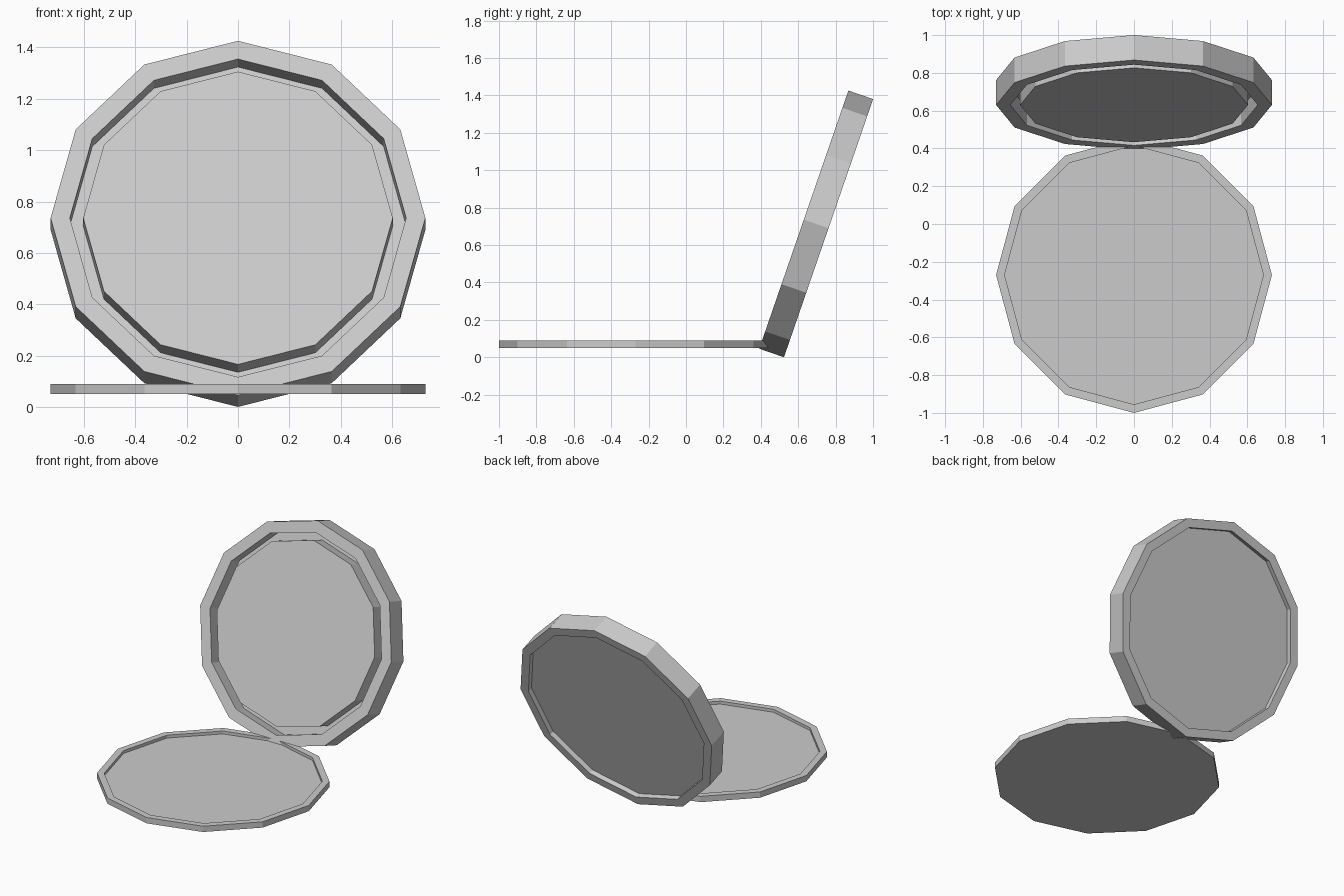
import bpy, bmesh, math

if "Cube" in bpy.data.objects:
    bpy.data.objects.remove(bpy.data.objects["Cube"])

SIDES = 12


def turned(name, profile, location, tilt=0.0):
    """Twelve-sided turned part; profile runs (radius, z) from top centre to bottom centre."""
    bm = bmesh.new()
    rings = []
    for r, z in profile:
        rings.append([bm.verts.new((r * math.cos(2 * math.pi * i / SIDES),
                                    r * math.sin(2 * math.pi * i / SIDES), z))
                      for i in range(SIDES)])
    for a, b in zip(rings, rings[1:]):
        for i in range(SIDES):
            j = (i + 1) % SIDES
            bm.faces.new((a[i], b[i], b[j], a[j]))
    bm.faces.new(rings[0])
    bm.faces.new(rings[-1][::-1])
    bmesh.ops.recalc_face_normals(bm, faces=bm.faces)
    mesh = bpy.data.meshes.new(name)
    bm.to_mesh(mesh)
    bm.free()
    obj = bpy.data.objects.new(name, mesh)
    bpy.context.collection.objects.link(obj)
    obj.location = location
    obj.rotation_euler.x = tilt
    return obj


# Flat tray with a shallow recess on top
turned("base_tray",
       [(0.685, 0.0), (0.685, 0.02), (0.73, 0.02), (0.73, -0.02)],
       (0, -0.27, 0.07))

# Leaning mirror: raised centre disc, groove, outer frame, recessed back
turned("mirror_lid",
       [(0.603, 0.07), (0.603, -0.025), (0.655, -0.025), (0.655, 0.07),
        (0.73, 0.07), (0.73, -0.07), (0.67, -0.07), (0.67, -0.035)],
       (0, 0.696, 0.713), math.radians(70.95))
